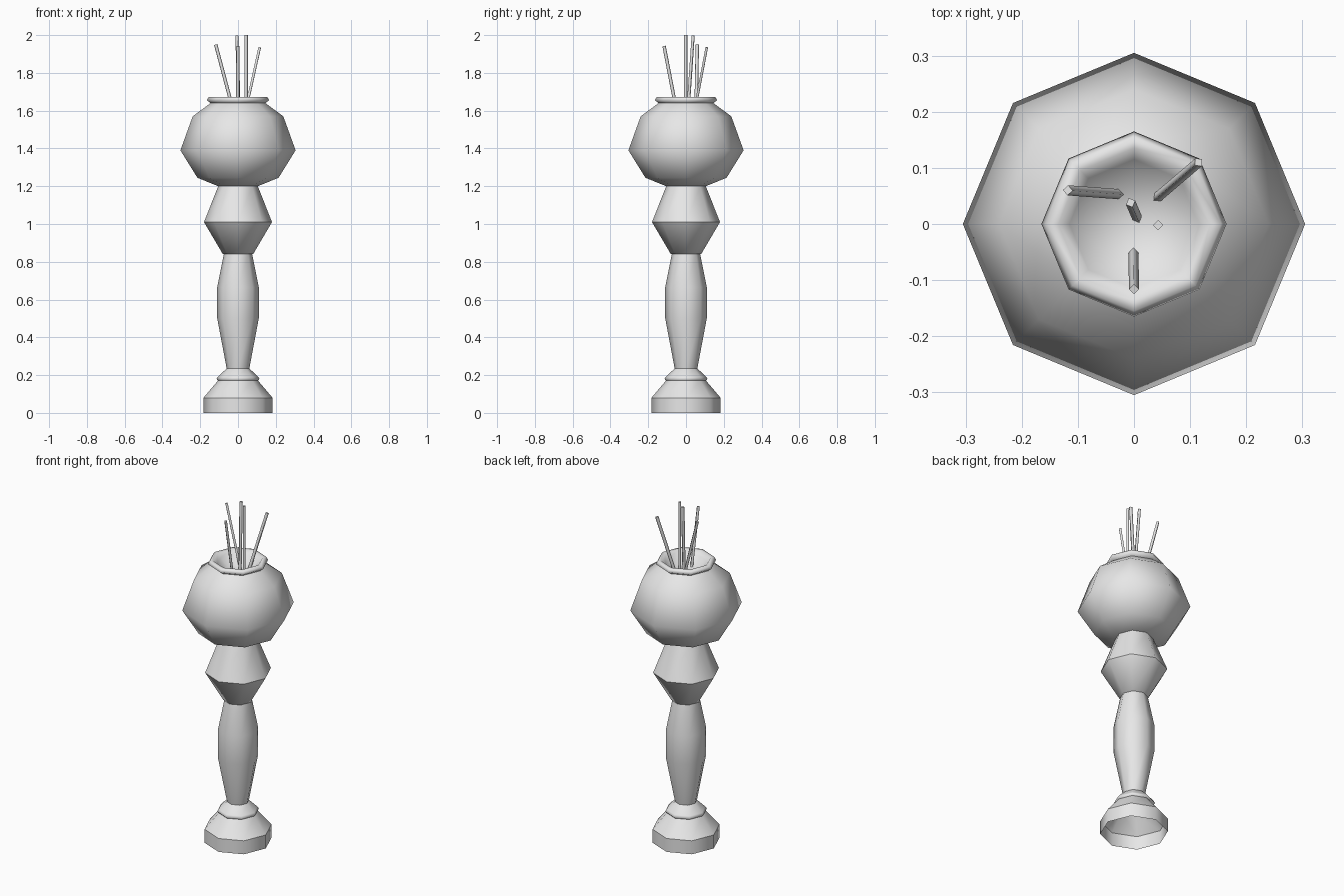
import bpy, bmesh, math
from mathutils import Vector

cube = bpy.data.objects.get("Cube")
if cube:
    bpy.data.objects.remove(cube, do_unlink=True)

# One plain grey for the whole piece
grey = bpy.data.materials.new("plain_grey")
grey.use_nodes = True
grey.diffuse_color = (0.8, 0.8, 0.8, 1)
grey.node_tree.nodes["Principled BSDF"].inputs["Base Color"].default_value = (0.8, 0.8, 0.8, 1)


def finish(name, bm):
    for face in bm.faces:
        face.smooth = True
    mesh = bpy.data.meshes.new(name)
    bm.to_mesh(mesh)
    bm.free()
    mesh.materials.append(grey)
    obj = bpy.data.objects.new(name, mesh)
    bpy.context.collection.objects.link(obj)
    return obj


def lathe(name, profile, sides=8):
    """Spin (radius, height) points; a zero radius closes the shape."""
    bm = bmesh.new()
    rings = []
    for r, z in profile:
        if r == 0:
            rings.append([bm.verts.new((0, 0, z))] * sides)
            continue
        angles = [2 * math.pi * i / sides for i in range(sides)]
        rings.append([bm.verts.new((r * math.cos(a), r * math.sin(a), z)) for a in angles])
    for low, high in zip(rings, rings[1:]):
        for i in range(sides):
            j = (i + 1) % sides
            corners = list(dict.fromkeys((low[i], low[j], high[j], high[i])))
            bm.faces.new(corners)
    return finish(name, bm)


def stick(name, bottom, top, radius=0.009):
    """Thin four-sided rod between two points."""
    bottom, top = Vector(bottom), Vector(top)
    axis = top - bottom
    bm = bmesh.new()
    bmesh.ops.create_cone(bm, cap_ends=True, segments=4, radius1=radius,
                          radius2=radius, depth=axis.length)
    bm.transform(axis.to_track_quat('Z', 'Y').to_matrix().to_4x4())
    bmesh.ops.translate(bm, verts=bm.verts, vec=(bottom + top) / 2)
    obj = finish(name, bm)
    for poly in obj.data.polygons:
        poly.use_smooth = len(poly.vertices) == 4 and abs(poly.normal.dot(axis.normalized())) < 0.5


# Pedestal, open underneath; separate pieces keep the creases crisp
lathe("foot_band", [(0.183, 0), (0.183, 0.08)])
lathe("foot_slope", [(0.183, 0.08), (0.105, 0.172)])
lathe("foot_collar", [(0.105, 0.17), (0.114, 0.18), (0.106, 0.192), (0.06, 0.235)])

# Stem
lathe("column", [(0.06, 0.235), (0.11, 0.5), (0.11, 0.665), (0.075, 0.84)])
lathe("knop_lower", [(0, 0.84), (0.08, 0.84), (0.18, 1.01)])
lathe("knop_upper", [(0.18, 1.01), (0.105, 1.2)])

# Bowl with rolled rim and shallow hollow
lathe("bowl", [(0, 1.2), (0.105, 1.2), (0.215, 1.245), (0.305, 1.39),
               (0.24, 1.57), (0.145, 1.64)])
lathe("bowl_rim", [(0.145, 1.64), (0.165, 1.655), (0.155, 1.672), (0.135, 1.672),
                   (0.115, 1.65), (0.07, 1.612), (0, 1.6)])

# Sticks standing in the bowl
stick("left_stick", (0.04, 0.046, 1.6), (0.115, 0.11, 1.935))
stick("right_stick", (-0.025, 0.053, 1.6), (-0.118, 0.06, 1.95))
stick("front_stick", (-0.001, -0.05, 1.6), (0, -0.116, 1.942))
stick("middle_stick", (0.006, 0.01, 1.59), (-0.006, 0.038, 1.998))
stick("upright_stick", (0.043, -0.002, 1.59), (0.043, -0.002, 2.0))
